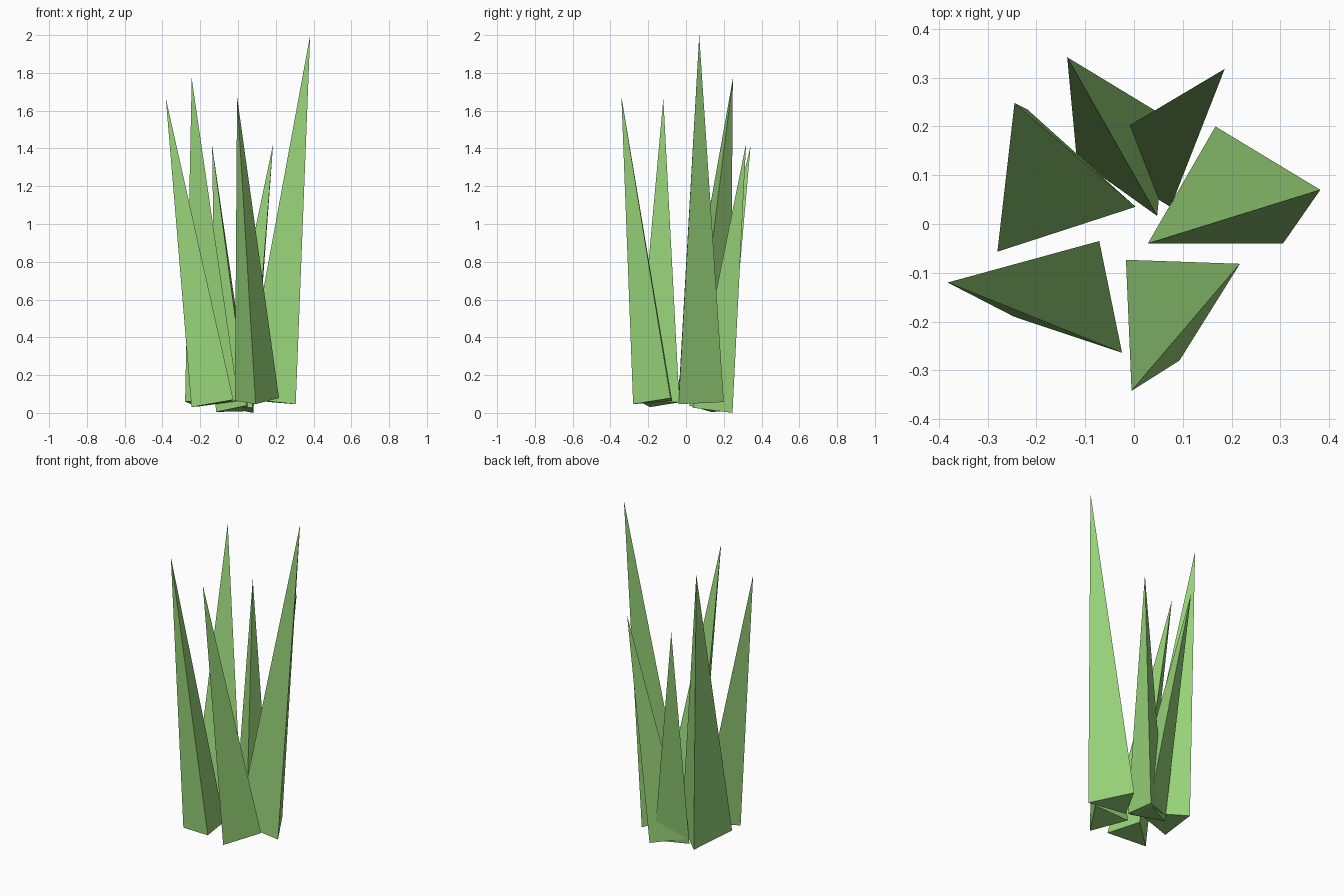
import bpy, bmesh
from math import radians, sin, cos
from mathutils import Vector

if "Cube" in bpy.data.objects:
    bpy.data.objects.remove(bpy.data.objects["Cube"])

green = bpy.data.materials.new("grass_green")
green.diffuse_color = (0.31, 0.65, 0.19, 1)
green.use_nodes = True
green.node_tree.nodes["Principled BSDF"].inputs["Base Color"].default_value = green.diffuse_color


def blade(name, centre, radius, angle, tip):
    """Three-sided spike whose base is square to its leaning axis."""
    c, t = Vector(centre), Vector(tip)
    axis = t - c
    bm = bmesh.new()
    base = []
    for i in range(3):
        a = radians(angle + 120 * i)
        dx, dy = radius * cos(a), radius * sin(a)
        dz = -(dx * axis.x + dy * axis.y) / axis.z
        base.append(bm.verts.new(c + Vector((dx, dy, dz))))
    top = bm.verts.new(t)
    bm.faces.new(base[::-1])
    for i in range(3):
        bm.faces.new((base[i], base[(i + 1) % 3], top))
    mesh = bpy.data.meshes.new(name)
    bm.to_mesh(mesh)
    bm.free()
    mesh.materials.append(green)
    bpy.context.collection.objects.link(bpy.data.objects.new(name, mesh))


# Tuft of leaning blades: base centre, base radius, corner angle, tip
blade("right_blade", (0.167, 0.04, 0.06), 0.16, 90, (0.382, 0.07, 2.0))
blade("back_left_blade", (-0.165, 0.071, 0.052), 0.172, 108, (-0.245, 0.248, 1.77))
blade("left_blade", (-0.114, -0.163, 0.052), 0.135, 191.5, (-0.382, -0.12, 1.665))
blade("front_blade", (0.098, -0.145, 0.063), 0.135, -92, (-0.005, -0.342, 1.675))
blade("back_blade", (-0.001, 0.123, 0.018), 0.117, -65.5, (-0.137, 0.342, 1.415))
blade("back_right_blade", (0.017, 0.142, 0.021), 0.122, -61.5, (0.186, 0.318, 1.425))
